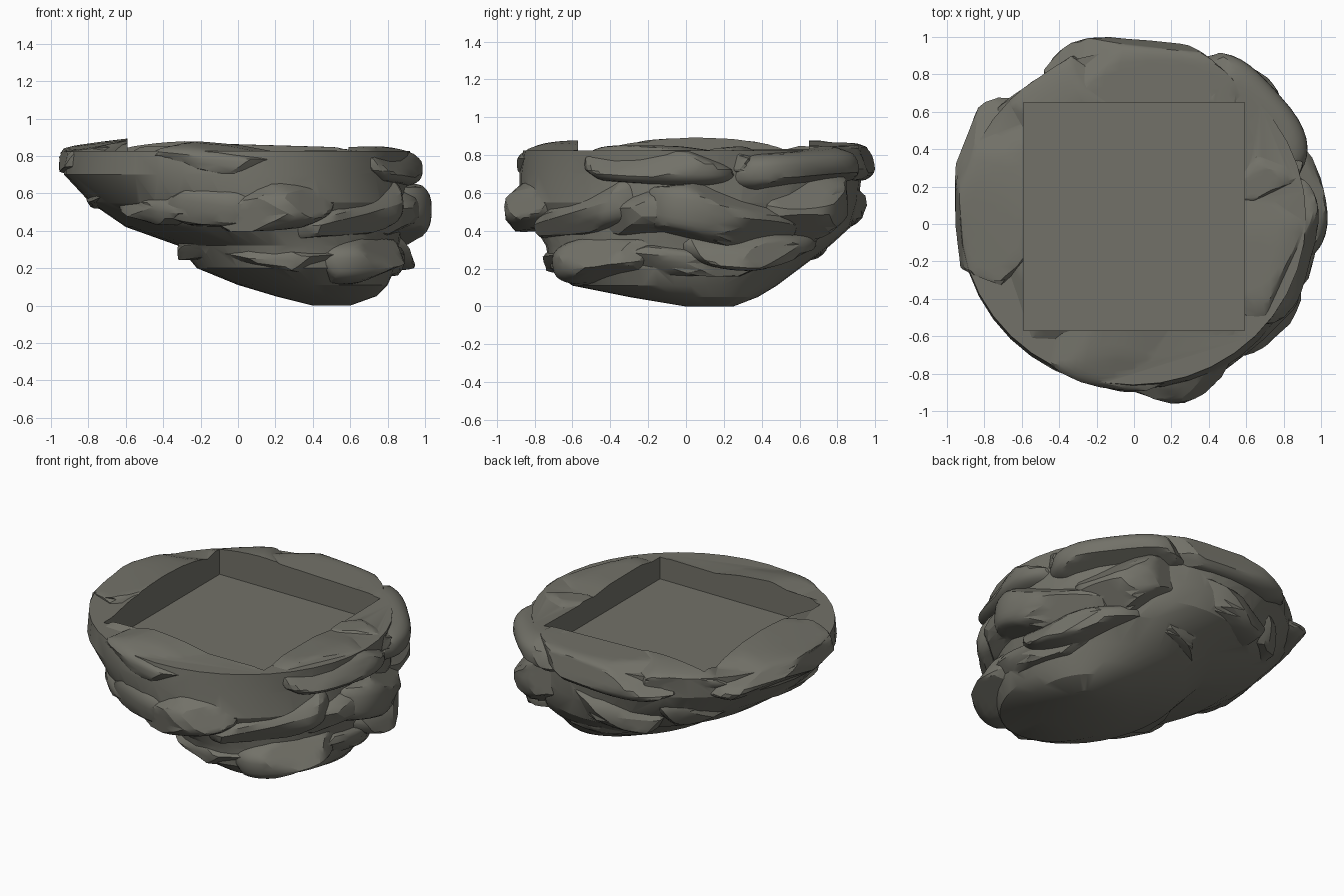
import bpy, bmesh, math, random
from mathutils import Vector, Matrix

random.seed(11)
if "Cube" in bpy.data.objects:
    bpy.data.objects.remove(bpy.data.objects["Cube"], do_unlink=True)

stone = bpy.data.materials.new("grey olive stone")
stone.use_nodes = True
STONE_COLOUR = (0.17, 0.167, 0.14, 1)
stone.diffuse_color = STONE_COLOUR
stone.node_tree.nodes["Principled BSDF"].inputs["Base Color"].default_value = STONE_COLOUR


def make_object(name, bm):
    bmesh.ops.recalc_face_normals(bm, faces=bm.faces)
    mesh = bpy.data.meshes.new(name)
    bm.to_mesh(mesh)
    bm.free()
    mesh.materials.append(stone)
    obj = bpy.data.objects.new(name, mesh)
    bpy.context.collection.objects.link(obj)
    return obj


def make_core(levels, sides=40):
    """Loft oval rings upward to make the solid heart of the rock."""
    bm = bmesh.new()
    rings = []
    for z, left, right, front, back in levels:
        ring = []
        for i in range(sides):
            a = math.tau * i / sides
            ring.append(bm.verts.new(((left + right + (right - left) * math.cos(a)) / 2,
                                      (front + back + (back - front) * math.sin(a)) / 2, z)))
        rings.append(ring)
    for low, high in zip(rings, rings[1:]):
        for i in range(sides):
            j = (i + 1) % sides
            bm.faces.new((low[i], low[j], high[j], high[i]))
    bm.faces.new(rings[0][::-1])
    bm.faces.new(rings[-1])
    return make_object("rock_core", bm)


def make_boulder(name, centre, angle, reach, width, depth, low, high, roll, lean):
    """Chisel a blocky ball with random planes and set it in the rock wall."""
    bm = bmesh.new()
    bmesh.ops.create_icosphere(bm, subdivisions=4, radius=1)
    for v in bm.verts:
        v.co = Vector([math.copysign(abs(c) ** 0.68, c) for c in v.co])
    for _ in range(18):
        n = Vector([random.gauss(0, 1) for _ in range(3)]).normalized()
        limit = random.uniform(0.82, 1.0)
        for v in bm.verts:
            over = v.co.dot(n) - limit
            if over > 0:
                v.co -= n * over
    # Keep every boulder within its own block
    for axis in range(3):
        size = max(abs(v.co[axis]) for v in bm.verts)
        for v in bm.verts:
            v.co[axis] /= size
    # Pivot on the outer tip so that leaning faces stay at their reach
    a = math.radians(angle)
    tip = Vector((centre[0] + reach * math.cos(a), centre[1] + reach * math.sin(a),
                  (low + high) / 2))
    bm.transform(Matrix.Translation(tip)
                 @ Matrix.Rotation(a, 4, "Z")
                 @ Matrix.Rotation(math.radians(roll), 4, "X")
                 @ Matrix.Rotation(math.radians(lean), 4, "Y")
                 @ Matrix.Translation((-depth, 0, 0))
                 @ Matrix.Diagonal((depth, width, (high - low) / 2, 1)))
    return make_object(name, bm)


def apply_boolean(target, cutter, operation):
    mod = target.modifiers.new("join", "BOOLEAN")
    mod.operation = operation
    mod.solver = "EXACT"
    mod.object = cutter
    bpy.context.view_layer.objects.active = target
    bpy.ops.object.modifier_apply(modifier=mod.name)
    bpy.data.objects.remove(cutter, do_unlink=True)


# Solid heart: height, then left, right, front and back limits
rock = make_core([
    (0.0, 0.4, 0.6, 0.0, 0.25),
    (0.05, 0.2, 0.74, -0.3, 0.38),
    (0.11, 0.0, 0.8, -0.6, 0.48),
    (0.2, -0.22, 0.84, -0.72, 0.6),
    (0.32, -0.32, 0.86, -0.74, 0.76),
    (0.42, -0.6, 0.88, -0.8, 0.87),
    (0.55, -0.79, 0.92, -0.88, 0.91),
    (0.7, -0.93, 0.91, -0.88, 0.93),
    (0.825, -0.93, 0.92, -0.86, 0.93),
])

# Each boulder: angle, reach, half width, half depth, bottom, top, roll, lean
rim = [
    (168, 1.01, 0.5, 0.34, 0.65, 0.855, 2, 5),
    (-140, 0.93, 0.48, 0.36, 0.54, 0.84, 3, 8),
    (-97, 0.92, 0.42, 0.32, 0.64, 0.86, -4, 2),
    (-55, 0.89, 0.4, 0.32, 0.66, 0.845, 3, 2),
    (-12, 0.98, 0.42, 0.32, 0.62, 0.845, -2, 2),
    (17, 0.95, 0.15, 0.25, 0.66, 0.85, 8, 0),
    (42, 1.02, 0.42, 0.36, 0.6, 0.85, 3, 0),
    (85, 0.955, 0.56, 0.33, 0.64, 0.875, 0, 0),
    (125, 0.95, 0.37, 0.32, 0.64, 0.86, -3, 3),
]
middle = [
    (-83, 0.98, 0.36, 0.4, 0.36, 0.69, 8, 5),
    (-108, 0.9, 0.34, 0.36, 0.33, 0.68, -8, 10),
    (-45, 0.9, 0.4, 0.36, 0.32, 0.66, 12, 5),
    (-15, 0.9, 0.34, 0.34, 0.29, 0.66, 0, 3),
    (15, 0.95, 0.43, 0.38, 0.28, 0.67, -8, 3),
    (55, 1.0, 0.36, 0.36, 0.3, 0.7, 8, 8),
    (95, 0.96, 0.46, 0.38, 0.37, 0.7, -6, 12),
    (135, 0.92, 0.43, 0.38, 0.4, 0.7, 5, 18),
    (180, 0.89, 0.45, 0.4, 0.43, 0.7, -5, 30),
    (-135, 0.88, 0.45, 0.38, 0.36, 0.63, -10, 20),
]
lower = [
    (-100, 0.77, 0.46, 0.42, 0.12, 0.36, -4, 10),
    (-50, 0.76, 0.34, 0.36, 0.1, 0.37, 5, 5),
    (0, 0.59, 0.46, 0.4, 0.1, 0.36, -3, 8),
    (45, 0.74, 0.4, 0.38, 0.15, 0.39, 5, 15),
    (95, 0.75, 0.45, 0.38, 0.2, 0.43, -6, 20),
    (145, 0.68, 0.42, 0.38, 0.24, 0.45, 5, 25),
    (190, 0.6, 0.4, 0.38, 0.19, 0.4, -4, 20),
    (-140, 0.67, 0.4, 0.38, 0.19, 0.39, 4, 15),
    (-120, 0.5, 0.36, 0.38, 0.08, 0.25, -4, 12),
    (30, 0.44, 0.44, 0.36, 0.04, 0.25, 4, 10),
    (-35, 0.46, 0.38, 0.36, 0.05, 0.24, -4, 6),
]
for layer, centre, boulders in (("rim", (0, 0.03), rim),
                                ("middle", (0.08, 0), middle),
                                ("lower", (0.3, 0), lower)):
    for i, spec in enumerate(boulders):
        boulder = make_boulder(f"{layer}_boulder_{i}", centre, *spec)
        apply_boolean(rock, boulder, "UNION")

# Square recess sunk into the top
bm = bmesh.new()
bmesh.ops.create_cube(bm, size=1)
bm.transform(Matrix.Translation((0, 0.04, 1.18)) @ Matrix.Diagonal((1.18, 1.22, 1, 1)))
apply_boolean(rock, make_object("recess_cutter", bm), "DIFFERENCE")

# Smooth stone with crisp chiselled edges
rock.name = "rock_base"
bpy.ops.object.select_all(action="DESELECT")
rock.select_set(True)
bpy.context.view_layer.objects.active = rock
bpy.ops.object.shade_smooth_by_angle(angle=math.radians(24))
